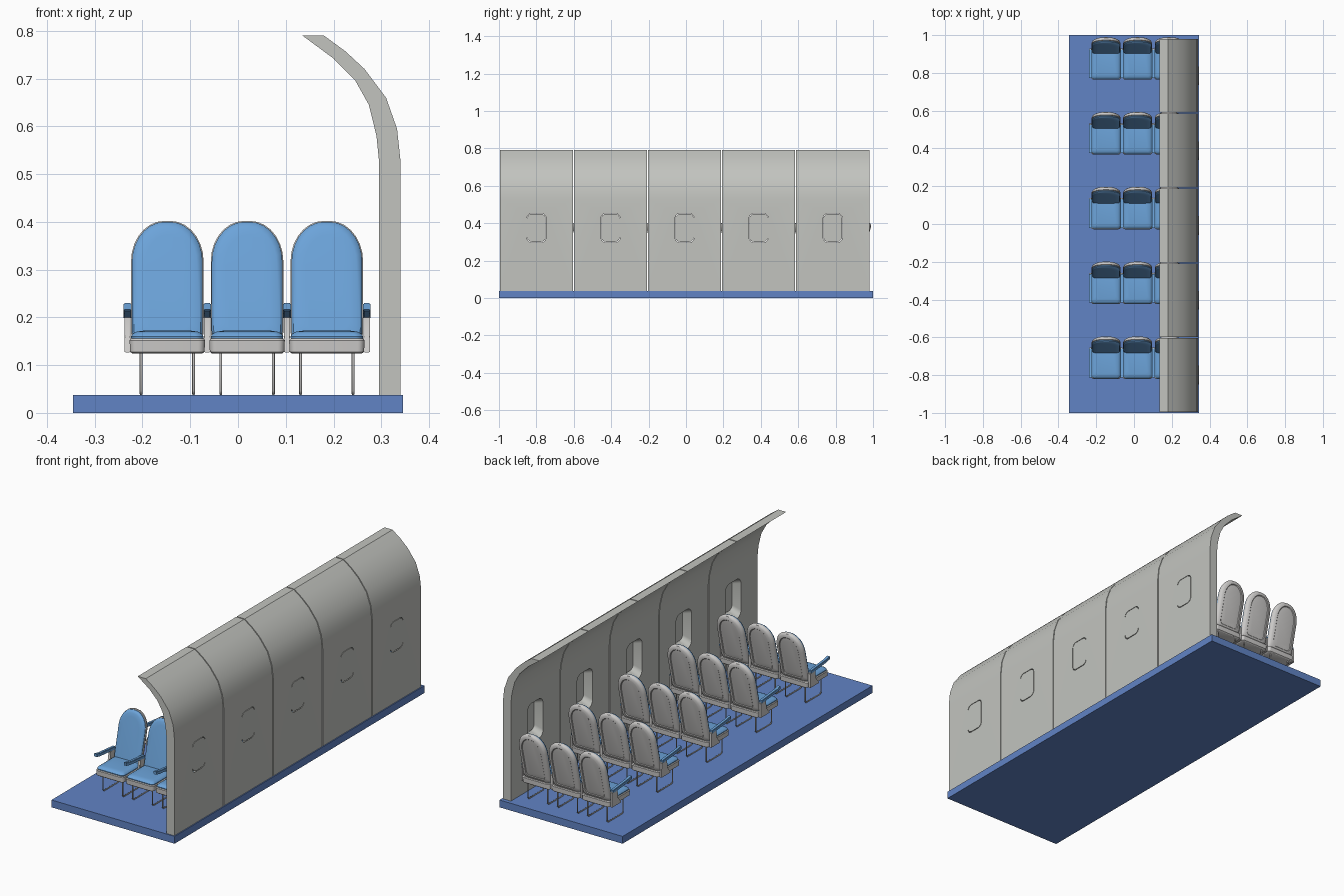
import bpy, bmesh, math
from mathutils import Vector

if "Cube" in bpy.data.objects:
    bpy.data.objects.remove(bpy.data.objects["Cube"])


def material(name, rgb):
    m = bpy.data.materials.new(name)
    m.use_nodes = True
    m.diffuse_color = (*rgb, 1)
    m.node_tree.nodes["Principled BSDF"].inputs["Base Color"].default_value = (*rgb, 1)
    return m


WALL = material("wall grey", (0.54, 0.55, 0.52))
SHELL = material("seat grey", (0.6, 0.59, 0.58))
FABRIC = material("seat blue", (0.15, 0.37, 0.7))
CARPET = material("carpet blue", (0.12, 0.23, 0.56))


def loft(name, rings, mat, angle=35):
    """Skin a row of matching closed rings and cap both ends."""
    bm = bmesh.new()
    loops = [[bm.verts.new(p) for p in ring] for ring in rings]
    for a, b in zip(loops, loops[1:]):
        for i in range(len(a)):
            j = (i + 1) % len(a)
            bm.faces.new((a[i], a[j], b[j], b[i]))
    bm.faces.new(loops[0])
    bm.faces.new(loops[-1])
    bmesh.ops.recalc_face_normals(bm, faces=bm.faces)
    mesh = bpy.data.meshes.new(name)
    bm.to_mesh(mesh)
    bm.free()
    mesh.materials.append(mat)
    mesh.shade_smooth()
    mesh.set_sharp_from_angle(angle=math.radians(angle))
    return mesh


def place(mesh, name, loc=(0, 0, 0)):
    ob = bpy.data.objects.new(name, mesh)
    ob.location = loc
    bpy.context.collection.objects.link(ob)
    return ob


def rounded(hw, v0, v1, r_low, rx, rv, n=7):
    """Outline with round lower corners and elliptical upper corners."""
    pts = []
    for k in range(4):
        sx = 1 if k in (0, 3) else -1
        upper = k < 2
        a, b = (rx, rv) if upper else (r_low, r_low)
        cv = v1 - b if upper else v0 + b
        for i in range(n + 1):
            t = (k + i / n) * math.pi / 2
            pts.append((sx * (hw - a) + a * math.cos(t), cv + b * math.sin(t)))
    return pts


def box(name, x, y, z, mat):
    corners = [(x[0], y[0]), (x[1], y[0]), (x[1], y[1]), (x[0], y[1])]
    return loft(name, [[(a, b, h) for a, b in corners] for h in z], mat)


# Floor
place(box("floor", (-0.345, 0.345), (-1, 1), (0, 0.037), CARPET), "floor")

# Curved wall panels with tapered window recesses
PITCH = 0.396
profile = [(0.34, 0.015), (0.34, 0.53), (0.333, 0.595), (0.31, 0.66), (0.265, 0.72),
           (0.225, 0.757), (0.18, 0.79), (0.135, 0.79), (0.2, 0.742), (0.246, 0.695),
           (0.274, 0.645), (0.29, 0.58), (0.295, 0.53), (0.295, 0.015)]
panel_mesh = loft("wall_panel", [[(x, y, z) for x, z in profile] for y in (-0.1955, 0.1955)], WALL)


def window_ring(x, hw, z0, z1, r):
    return [(x, a, b) for a, b in rounded(hw, z0, z1, r, r, r)]


cutter = place(loft("window_cutter", [window_ring(0.28, 0.065, 0.26, 0.475, 0.035),
                                      window_ring(0.345, 0.05, 0.3, 0.45, 0.025)], WALL),
               "window_cutter")
cutter.hide_render = True
cutter.hide_viewport = False
panel = place(panel_mesh, "wall_panel")
cut = panel.modifiers.new("window", "BOOLEAN")
cut.object = cutter
cut.solver = "EXACT"
bpy.context.view_layer.update()
evaluated = panel.evaluated_get(bpy.context.evaluated_depsgraph_get())
cut_mesh = bpy.data.meshes.new_from_object(evaluated)
cut_mesh.shade_smooth()
cut_mesh.set_sharp_from_angle(angle=math.radians(35))
bpy.data.objects.remove(panel)
bpy.data.objects.remove(cutter)

pane = loft("window_pane", [window_ring(x, 0.0495, 0.3005, 0.4495, 0.025)
                            for x in (0.336, 0.3402)], WALL)
for i in range(5):
    y = -0.7995 + PITCH * i
    place(cut_mesh, f"wall_panel_{i + 1}", (0, y, 0))
    place(pane, f"window_pane_{i + 1}", (0, y, 0))

# Seat backrest: layers of (inset, depth), leaning backwards
HALF, LOW, TOP, LEAN = 0.076, 0.145, 0.402, 0.24


def back_ring(inset, depth):
    mid = (LOW + TOP) / 2
    sx, sz = 1 - inset / HALF, 1 - inset / (TOP - mid)
    ring = []
    for x, z in rounded(HALF, LOW, TOP, 0.025, 0.07, 0.085):
        z = mid + (z - mid) * sz
        ring.append((x * sx, 0.145 + depth + LEAN * (z - LOW), z))
    return ring


def back(name, layers, mat):
    return loft(name, [back_ring(*l) for l in layers], mat)


seat_parts = {
    "back_shell": back("back_shell", [(0.003, 0), (0, 0.003), (0, 0.009), (0.004, 0.016),
                                      (0.012, 0.021), (0.022, 0.023), (0.025, 0.02),
                                      (0.04, 0.022)], SHELL),
    "back_cushion": back("back_cushion", [(0.003, 0.004), (0.002, -0.004), (0.006, -0.01),
                                          (0.014, -0.013), (0.03, -0.014)], FABRIC),
}


# Seat pan and cushion: stacked rounded slabs of (inset, height)
def slab(name, hw, y0, y1, r, layers, mat):
    rings = [[(x, y, z) for x, y in rounded(hw - i, y0 + i, y1 - i, r, r, r)]
             for i, z in layers]
    return loft(name, rings, mat)


seat_parts["seat_pan"] = slab("seat_pan", 0.079, 0, 0.175, 0.014,
                              [(0.006, 0.124), (0.001, 0.128), (0, 0.152), (0.003, 0.156)], SHELL)
seat_parts["seat_cushion"] = slab("seat_cushion", 0.076, 0.003, 0.165, 0.016,
                                  [(0.001, 0.154), (0, 0.16), (0.004, 0.166), (0.012, 0.17),
                                   (0.025, 0.172)], FABRIC)


# Legs: a thin bent tube with two uprights and a floor bar
def tube_loop():
    path = [(0.03, 0.128), (0.03, 0.046), (0.036, 0.04), (0.15, 0.04), (0.156, 0.046), (0.156, 0.128)]
    rings = []
    for i, p in enumerate(path):
        a, b = Vector(path[max(i - 1, 0)]), Vector(path[min(i + 1, len(path) - 1)])
        d = (b - a).normalized()
        ring = []
        for k in range(8):
            t = k * math.pi / 4
            s = 0.003 * math.sin(t)
            ring.append((0.003 * math.cos(t), p[0] - d.y * s, p[1] + d.x * s))
        rings.append(ring)
    return loft("leg_loop", rings, SHELL, 50)


leg = tube_loop()


# Armrests: a tapered upright, a sloping arm and a padded top
def side_plate(name, hw, outline, mat):
    mesh = loft(name, [[(x, y, z) for y, z in outline] for x in (-hw, hw)], mat)
    bm = bmesh.new()
    bm.from_mesh(mesh)
    bmesh.ops.bevel(bm, geom=bm.edges[:], offset=0.002, segments=2, affect="EDGES")
    bm.to_mesh(mesh)
    bm.free()
    mesh.shade_smooth()
    mesh.set_sharp_from_angle(angle=math.radians(35))
    return mesh


arm_parts = {
    "arm_post": side_plate("arm_post", 0.0065, [(0.09, 0.126), (0.165, 0.126), (0.165, 0.2),
                                                (0.15, 0.212), (0.122, 0.21), (0.118, 0.16)], SHELL),
    "arm_pad": side_plate("arm_pad", 0.008, [(0.008, 0.214), (0.04, 0.207), (0.16, 0.196),
                                             (0.16, 0.212), (0.04, 0.223), (0.008, 0.23)], FABRIC),
}

# Five rows of three seats sharing four armrests
SPACING = 0.167
for row in range(5):
    y = -0.82 + PITCH * row
    for s in range(3):
        x = -0.148 + SPACING * s
        for part, mesh in seat_parts.items():
            place(mesh, f"{part}_{row + 1}_{s + 1}", (x, y, 0))
        for side in (-1, 1):
            place(leg, f"leg_loop_{row + 1}_{s + 1}", (x + 0.055 * side, y, 0))
    for a in range(4):
        for part, mesh in arm_parts.items():
            place(mesh, f"{part}_{row + 1}_{a + 1}", (-0.2315 + SPACING * a, y, 0))
